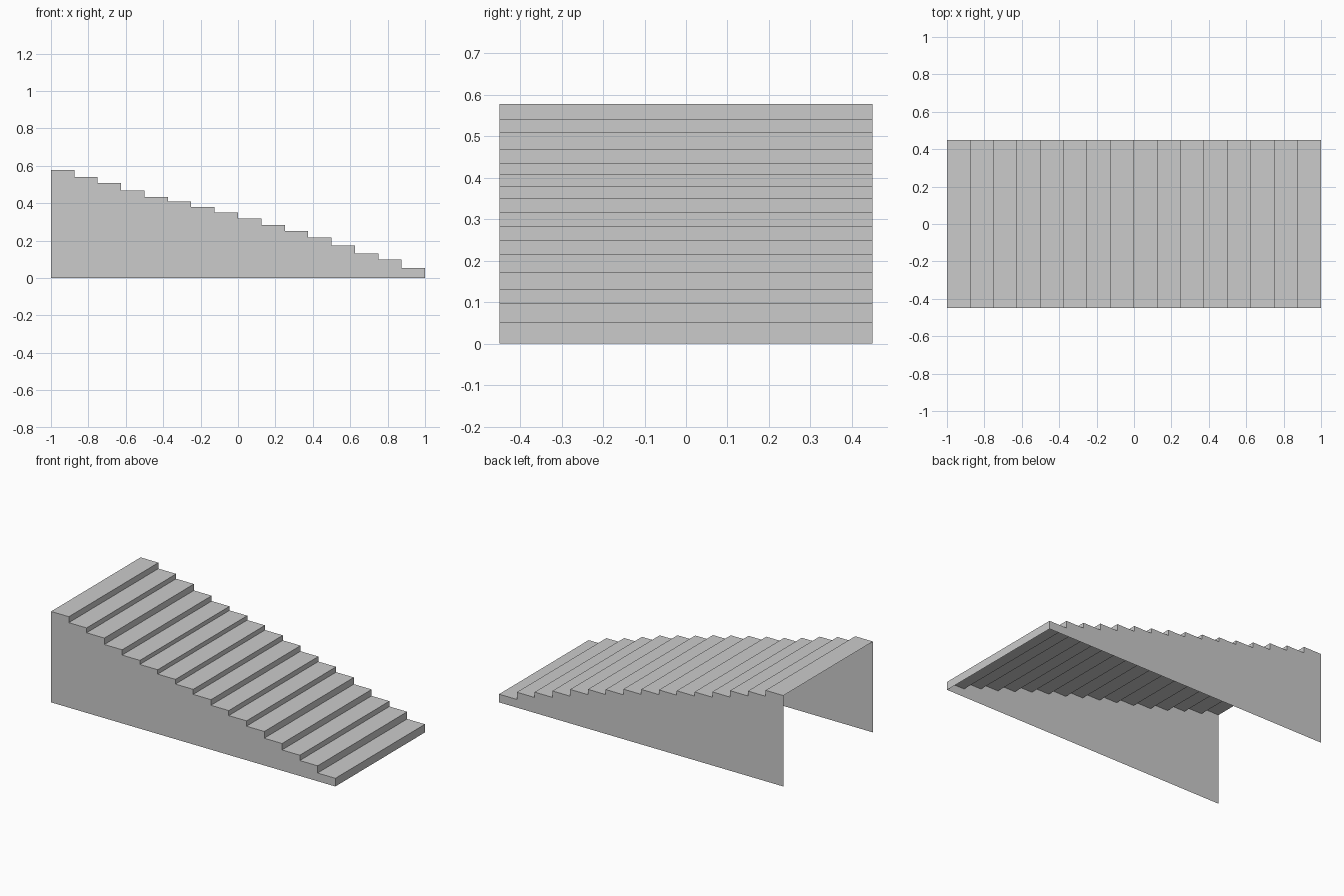
import bpy

if "Cube" in bpy.data.objects:
    bpy.data.objects.remove(bpy.data.objects["Cube"])

HALF_WIDTH = 0.45
RUN = 0.125
# Tread heights from the lowest step (+x) to the highest (-x)
HEIGHTS = [0.052, 0.098, 0.132, 0.173, 0.216, 0.25, 0.282, 0.318,
           0.35, 0.38, 0.408, 0.434, 0.468, 0.509, 0.54, 0.578]

# Stepped profile: one riser and one tread per step
profile = [(1.0, 0.0)]
for i, z in enumerate(HEIGHTS):
    profile += [(1 - i * RUN, z), (1 - (i + 1) * RUN, z)]


def add_mesh(name, verts, faces):
    mesh = bpy.data.meshes.new(name)
    mesh.from_pydata(verts, [], faces)
    mesh.update()
    obj = bpy.data.objects.new(name, mesh)
    bpy.context.collection.objects.link(obj)
    return obj


# Treads and risers: thin sheet swept across the width
verts = [(x, y, z) for x, z in profile for y in (-HALF_WIDTH, HALF_WIDTH)]
faces = [(2 * i, 2 * i + 1, 2 * i + 3, 2 * i + 2) for i in range(len(profile) - 1)]
add_mesh("steps", verts, faces)

# Side walls: single flat sheets, open at the back and underneath
outline = profile + [(-1.0, 0.0)]
for name, y in (("front_side_wall", -HALF_WIDTH), ("back_side_wall", HALF_WIDTH)):
    order = list(range(len(outline)))
    if y > 0:
        order.reverse()
    add_mesh(name, [(x, y, z) for x, z in outline], [order])
